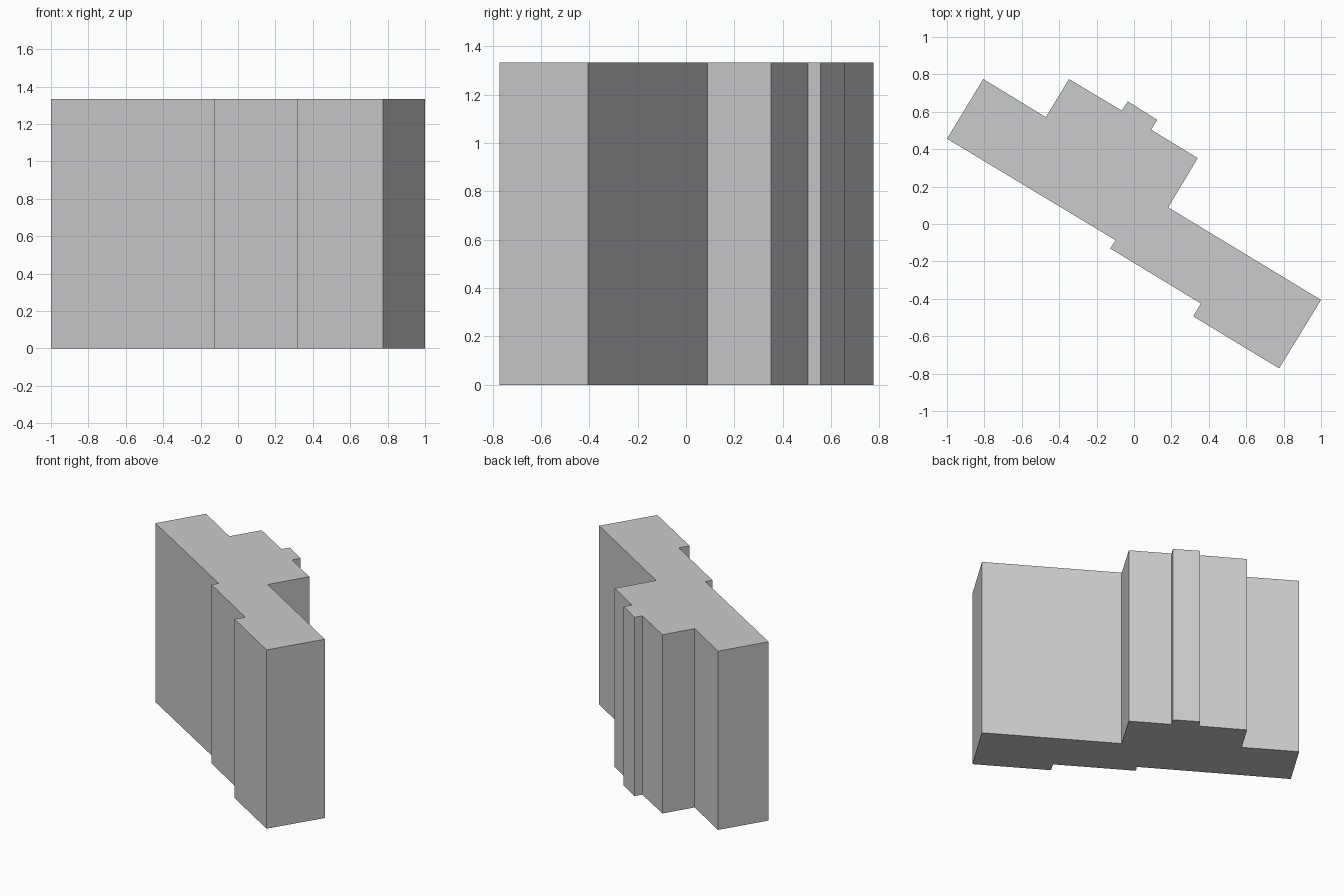
import bpy
import bmesh

if "Cube" in bpy.data.objects:
    bpy.data.objects.remove(bpy.data.objects["Cube"])

HEIGHT = 1.332

# Stepped floor plan of the block, counter-clockwise seen from above
PLAN = [
    (-1.0, 0.456), (-0.098, -0.087), (-0.127, -0.131), (0.357, -0.425),
    (0.317, -0.494), (0.776, -0.772), (1.0, -0.406), (0.183, 0.089),
    (0.341, 0.352), (0.092, 0.504), (0.124, 0.557), (-0.033, 0.656),
    (-0.065, 0.606), (-0.348, 0.775), (-0.471, 0.571), (-0.806, 0.775),
]


def extrude_plan(name, plan, height):
    bm = bmesh.new()
    base = bm.faces.new([bm.verts.new((x, y, 0)) for x, y in plan])
    # Keep the base as the floor and raise a copy as the roof
    result = bmesh.ops.extrude_face_region(bm, geom=[base], use_keep_orig=True)
    top = [g for g in result["geom"] if isinstance(g, bmesh.types.BMVert)]
    bmesh.ops.translate(bm, verts=top, vec=(0, 0, height))
    bmesh.ops.recalc_face_normals(bm, faces=bm.faces)
    mesh = bpy.data.meshes.new(name)
    bm.to_mesh(mesh)
    bm.free()
    obj = bpy.data.objects.new(name, mesh)
    bpy.context.collection.objects.link(obj)
    return obj


# Building block with flat roof
extrude_plan("building_block", PLAN, HEIGHT)
